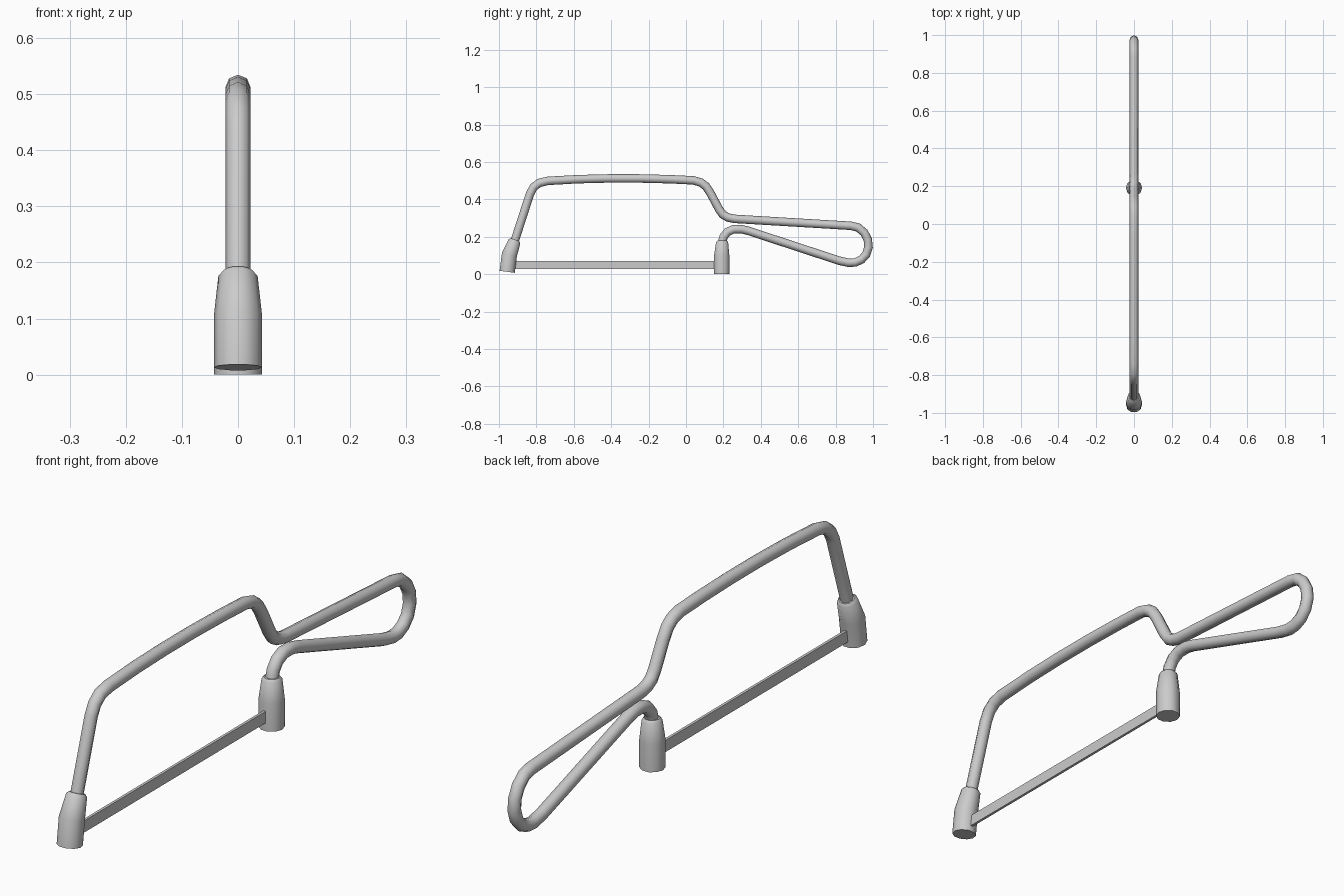
import bpy, bmesh, math
from mathutils import Vector

if "Cube" in bpy.data.objects:
    bpy.data.objects.remove(bpy.data.objects["Cube"])


def loft(name, stations, sides, angle=40):
    """Capped tube through (y, z, radius) stations lying in the x = 0 plane."""
    pts = [Vector((y, z)) for y, z, r in stations]
    bm = bmesh.new()
    rings = []
    for i, (y, z, r) in enumerate(stations):
        a = (pts[i] - pts[i - 1]).normalized() if i else (pts[1] - pts[0]).normalized()
        b = (pts[i + 1] - pts[i]).normalized() if i < len(pts) - 1 else a
        t = (a + b).normalized()
        m = r / max(t.dot(a), 0.5)          # mitre keeps the thickness constant
        ring = []
        for k in range(sides):
            w = 2 * math.pi * k / sides
            c, s = r * math.cos(w), m * math.sin(w)
            ring.append(bm.verts.new((c, y - t.y * s, z + t.x * s)))
        rings.append(ring)
    for p, q in zip(rings, rings[1:]):
        for k in range(sides):
            n = (k + 1) % sides
            bm.faces.new((p[k], p[n], q[n], q[k]))
    bm.faces.new(rings[0][::-1])
    bm.faces.new(rings[-1])
    bmesh.ops.recalc_face_normals(bm, faces=bm.faces[:])
    me = bpy.data.meshes.new(name)
    bm.to_mesh(me)
    bm.free()
    ob = bpy.data.objects.new(name, me)
    bpy.context.collection.objects.link(ob)
    bpy.ops.object.select_all(action='DESELECT')
    bpy.context.view_layer.objects.active = ob
    ob.select_set(True)
    bpy.ops.object.shade_smooth_by_angle(angle=math.radians(angle))
    return ob


# Bent rod: front leg, bowed back, neck, and looped handle
rod = [(-0.925, 0.14), (-0.912, 0.19), (-0.834, 0.43), (-0.815, 0.465),
       (-0.785, 0.488), (-0.74, 0.499), (-0.58, 0.508), (-0.42, 0.512),
       (-0.25, 0.512), (-0.09, 0.508), (0.04, 0.502), (0.08, 0.49),
       (0.107, 0.47), (0.13, 0.435), (0.178, 0.345), (0.197, 0.319),
       (0.225, 0.303), (0.26, 0.296), (0.88, 0.259), (0.92, 0.25),
       (0.953, 0.222), (0.972, 0.185), (0.976, 0.145), (0.963, 0.105),
       (0.938, 0.078), (0.905, 0.063), (0.87, 0.061), (0.82, 0.072),
       (0.33, 0.233), (0.295, 0.241), (0.255, 0.241), (0.222, 0.226),
       (0.201, 0.2), (0.193, 0.17), (0.192, 0.13)]
loft("frame_rod", [(y, z, 0.0225) for y, z in rod], 8, 60)

# Tapered blade holders at both ends of the rod
loft("front_blade_holder", [(-0.956, 0.013, 0.043), (-0.944, 0.105, 0.043),
                            (-0.917, 0.176, 0.035), (-0.914, 0.184, 0.027)], 10)
loft("rear_blade_holder", [(0.191, 0.0, 0.043), (0.191, 0.1, 0.043),
                           (0.193, 0.172, 0.034), (0.193, 0.179, 0.027)], 10)

# Thin saw blade
bpy.ops.mesh.primitive_cube_add(size=1, location=(0, -0.38, 0.05))
blade = bpy.context.object
blade.name = "saw_blade"
blade.scale = (0.01, 1.1, 0.042)
